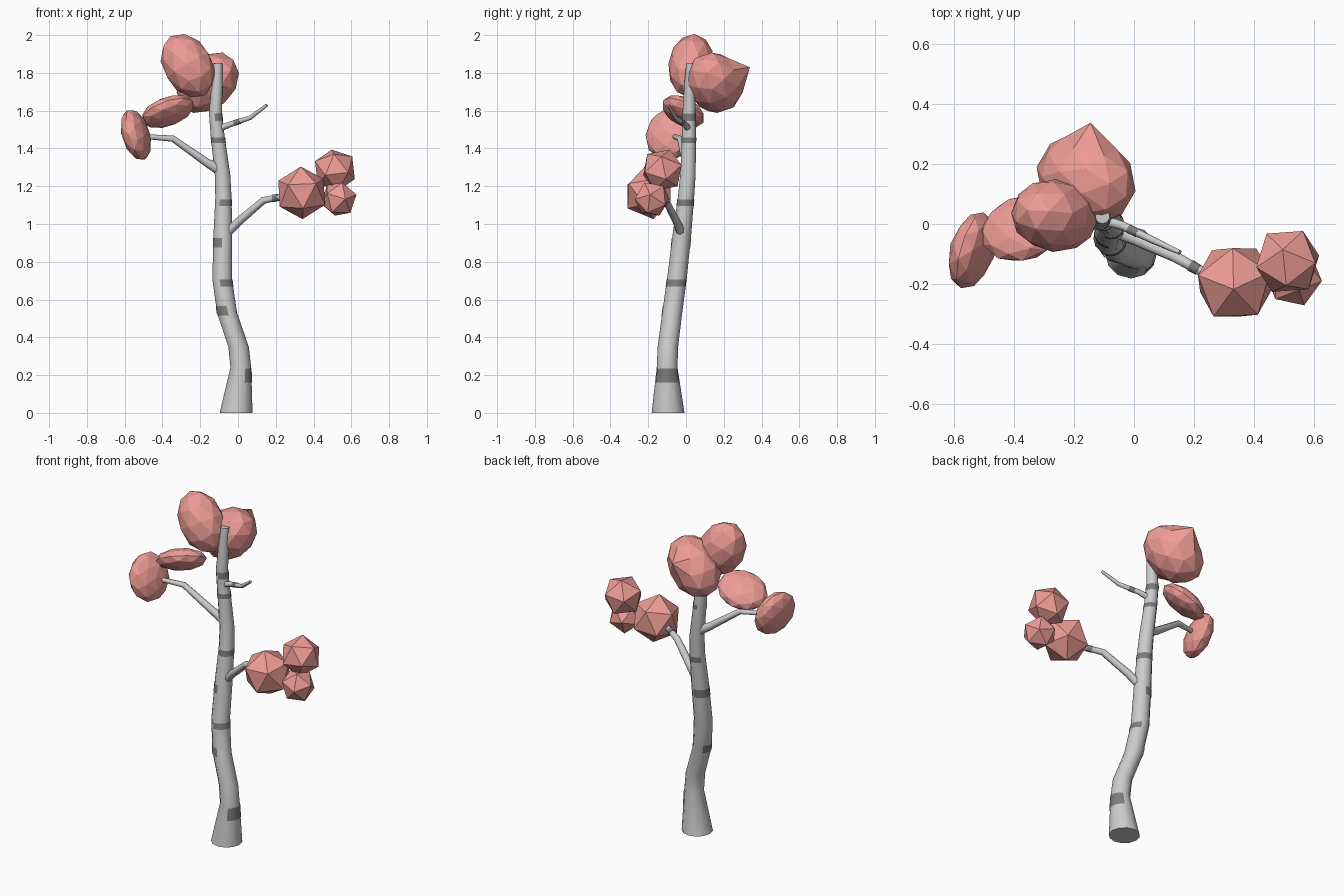
import bpy, bmesh, math
from mathutils import Vector, Matrix, Euler

if "Cube" in bpy.data.objects:
    bpy.data.objects.remove(bpy.data.objects["Cube"])

def material(name, rgb):
    m = bpy.data.materials.new(name)
    m.diffuse_color = (*rgb, 1)
    m.use_nodes = True
    m.node_tree.nodes["Principled BSDF"].inputs["Base Color"].default_value = m.diffuse_color
    return m

RED = material("red_leaf", (0.85, 0.33, 0.30))
DARK = material("dark_bark", (0.2, 0.2, 0.2))

def finish(bm, name, mat=None):
    bmesh.ops.recalc_face_normals(bm, faces=bm.faces[:])
    me = bpy.data.meshes.new(name)
    bm.to_mesh(me)
    bm.free()
    if mat:
        me.materials.append(mat)
    ob = bpy.data.objects.new(name, me)
    bpy.context.scene.collection.objects.link(ob)
    return ob

def tube(name, path, sides, upright=False, mat=None):
    """Tapered tube through (x, y, z, radius) points, smooth sides and flat caps."""
    bm = bmesh.new()
    pts = [Vector(p[:3]) for p in path]
    rings = []
    for i, p in enumerate(pts):
        t = pts[min(i + 1, len(pts) - 1)] - pts[max(i - 1, 0)]
        t = Vector((0, 0, 1)) if upright else t.normalized()
        v = Vector((0, 1, 0))
        v = (v - t * v.dot(t)).normalized()
        u = v.cross(t)
        rings.append([bm.verts.new(p + path[i][3] * (u * math.cos(a) + v * math.sin(a)))
                      for a in (2 * math.pi * k / sides for k in range(sides))])
    for a, b in zip(rings, rings[1:]):
        for k in range(sides):
            j = (k + 1) % sides
            bm.faces.new((a[k], a[j], b[j], b[k])).smooth = True
    bm.faces.new(rings[0][::-1])
    bm.faces.new(rings[-1])
    return finish(bm, name, mat)

# Trunk
TRUNK = [(-0.010, -0.095, 0.00, 0.087), (0.015, -0.100, 0.24, 0.055),
         (0.003, -0.096, 0.35, 0.054), (-0.058, -0.073, 0.53, 0.053),
         (-0.084, -0.048, 0.71, 0.052), (-0.080, -0.020, 0.96, 0.049),
         (-0.077, 0.000, 1.14, 0.043), (-0.082, 0.010, 1.26, 0.041),
         (-0.107, 0.016, 1.46, 0.037), (-0.120, 0.016, 1.59, 0.034),
         (-0.110, 0.020, 1.74, 0.029), (-0.105, 0.025, 1.85, 0.024)]
tube("trunk", TRUNK, 12, upright=True)

def trunk_at(z):
    for a, b in zip(TRUNK, TRUNK[1:]):
        if z <= b[2]:
            f = (z - a[2]) / (b[2] - a[2])
            return [a[i] + (b[i] - a[i]) * f for i in range(4)]

# Dark bark patches wrapping part of the trunk: (z low, z high, start, end degrees)
def bark_band(i, z0, z1, a0, a1):
    bm = bmesh.new()
    n = 14
    zs = [z0] + [p[2] for p in TRUNK if z0 < p[2] < z1] + [z1]
    rows = []
    for z in zs:
        x, y, _, r = trunk_at(z)
        r += 0.002
        row = []
        for k in range(n + 1):
            a = math.radians(a0 + (a1 - a0) * k / n)
            row.append(bm.verts.new((x + r * math.cos(a), y + r * math.sin(a), z)))
        rows.append(row)
    for a, b in zip(rows, rows[1:]):
        for k in range(n):
            bm.faces.new((a[k], a[k + 1], b[k + 1], b[k])).smooth = True
    me_obj = finish(bm, f"bark_band_{i}", DARK)
    # keep the open strip facing outwards
    p = me_obj.data.polygons[0]
    c = trunk_at(p.center.z)
    if p.normal.x * (p.center.x - c[0]) + p.normal.y * (p.center.y - c[1]) < 0:
        me_obj.data.flip_normals()

BANDS = [(0.16, 0.235, -65, 65), (0.515, 0.565, 130, 275), (0.67, 0.705, -105, 65),
         (0.875, 0.925, 75, 265), (1.095, 1.13, -115, 150), (1.43, 1.458, -170, 100),
         (1.545, 1.585, -98, 140)]
for i, b in enumerate(BANDS):
    bark_band(i + 1, *b)

# Branches
tube("right_branch", [(-0.06, -0.025, 0.95, 0.024), (0.00, -0.048, 1.01, 0.022),
                      (0.135, -0.108, 1.125, 0.019), (0.21, -0.15, 1.14, 0.017),
                      (0.30, -0.19, 1.15, 0.015)], 8)
tube("left_branch", [(-0.09, 0.012, 1.285, 0.032), (-0.165, 0.00, 1.325, 0.022),
                     (-0.345, -0.03, 1.452, 0.017), (-0.52, -0.07, 1.465, 0.012)], 8)
tube("bare_twig", [(-0.10, 0.012, 1.505, 0.018), (-0.04, -0.005, 1.528, 0.015),
                   (0.065, -0.055, 1.563, 0.012), (0.153, -0.095, 1.63, 0.008)], 8)
tube("right_branch_band", [(0.188, -0.138, 1.136, 0.020), (0.215, -0.153, 1.141, 0.0185)], 8, mat=DARK)
tube("twig_band", [(-0.018, -0.0155, 1.535, 0.0155), (0.012, -0.030, 1.545, 0.015)], 8, mat=DARK)

# Foliage on the left and top: faceted ellipsoids, local z along "axis", local y near "side"
def leaf(name, centre, radii, axis, side, pull=None):
    z = Vector(axis).normalized()
    y = Vector(side)
    y = (y - z * y.dot(z)).normalized()
    rot = Matrix((y.cross(z), y, z)).transposed().to_4x4()
    bm = bmesh.new()
    bmesh.ops.create_icosphere(bm, subdivisions=2, radius=1.0,
                               matrix=Matrix.Translation(centre) @ rot @ Matrix.Diagonal((*radii, 1)))
    if pull:
        min(bm.verts, key=lambda v: (v.co - Vector(pull)).length).co = pull
    finish(bm, name, RED)

leaf("foliage_crown", (-0.265, 0.028, 1.838), (0.132, 0.122, 0.182), (0.5, -0.1, -0.85), (0, 1, 0))
leaf("foliage_crown_back", (-0.16, 0.15, 1.748), (0.14, 0.15, 0.19), (0.68, -0.3, 0.62), (0, 1, 0.2),
     pull=(-0.145, 0.338, 1.83))
leaf("foliage_left_upper", (-0.372, -0.015, 1.595), (0.147, 0.122, 0.062), (-0.4, 0.55, 1), (0, -1, 0.55))
leaf("foliage_left_outer", (-0.54, -0.088, 1.472), (0.142, 0.132, 0.068), (1, -0.3, 0.3), (0.3, 1, 0))

# Foliage on the right: plain icosahedra
CLUMPS = [((0.337, -0.195, 1.165), 0.141, (8, -5, 20)),
          ((0.513, -0.125, 1.285), 0.117, (-18, 12, 55)),
          ((0.533, -0.180, 1.132), 0.098, (25, 10, 5))]
for i, (c, r, e) in enumerate(CLUMPS):
    bm = bmesh.new()
    rot = Euler([math.radians(a) for a in e]).to_matrix().to_4x4()
    bmesh.ops.create_icosphere(bm, subdivisions=1, radius=r, matrix=Matrix.Translation(c) @ rot)
    finish(bm, f"foliage_right_{i + 1}", RED)
